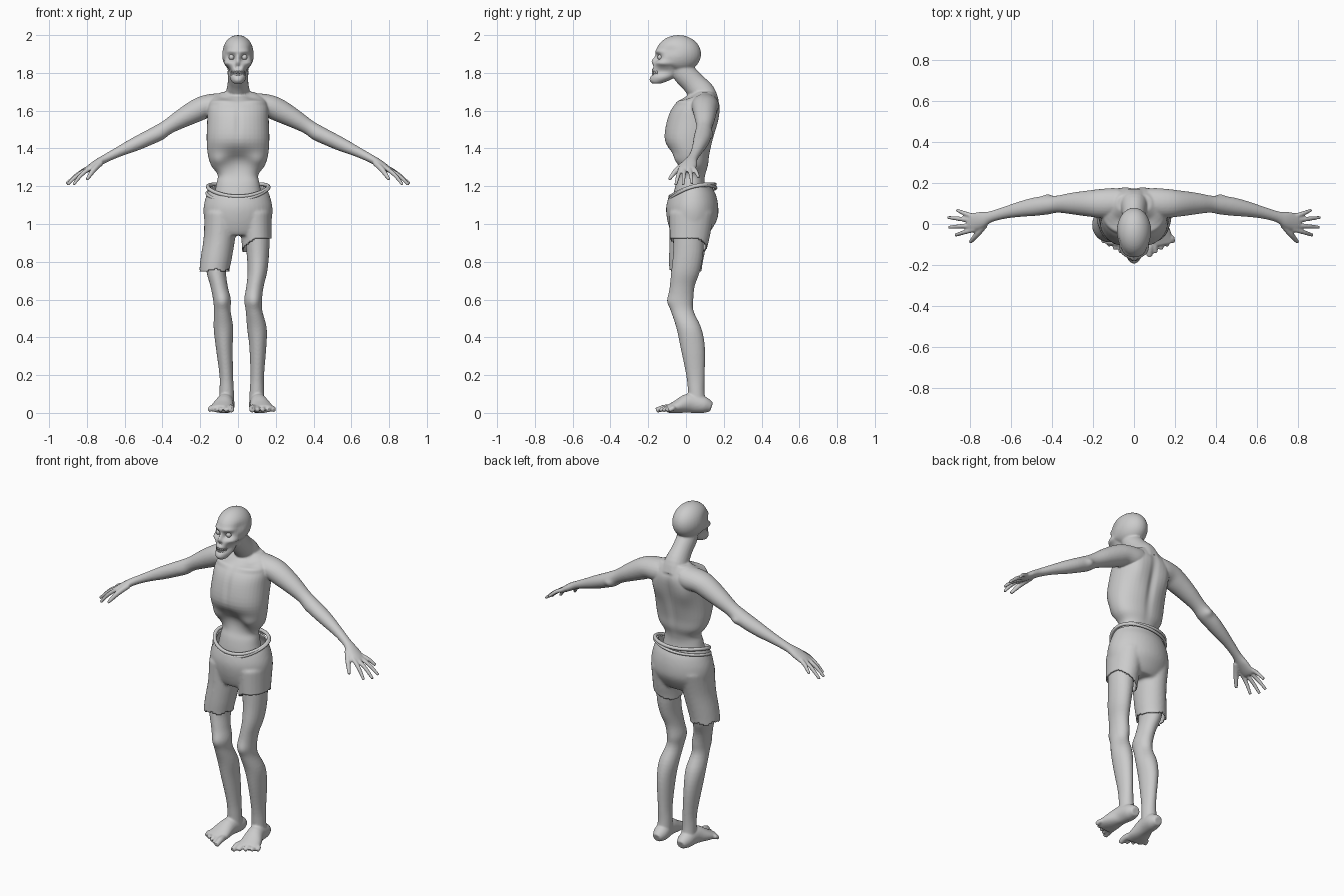
import bpy, bmesh, math
from mathutils import Vector


def spline(pts, sub):
    """Catmull-Rom through rows of (x, y, z, radius_u, radius_v)."""
    p = [Vector(q) for q in pts]
    p = [p[0]] + p + [p[-1]]
    out = []
    for i in range(1, len(p) - 2):
        a, b, c, d = p[i - 1:i + 3]
        for k in range(sub):
            t = k / sub
            out.append(0.5 * (2 * b + (c - a) * t + (2 * a - 5 * b + 4 * c - d) * t * t
                              + (3 * b - a - 3 * c + d) * t ** 3))
    return out + [p[-1]]


def tube(bm, pts, ref=(0, 1, 0), flat=False, seg=24, sub=4, power=1.0):
    """Closed loft; radius_u lies along ref, radius_v across it."""
    rows = spline(pts, sub)
    pos = [Vector(r[:3]) for r in rows]
    rings = []
    for i, r in enumerate(rows):
        t = Vector((0, 0, 1)) if flat else (
            pos[min(i + 1, len(pos) - 1)] - pos[max(i - 1, 0)]).normalized()
        u = Vector(ref)
        u = (u - t * u.dot(t)).normalized()
        v = t.cross(u)
        ring = []
        for k in range(seg):
            a = 2 * math.pi * k / seg
            c, s = math.cos(a), math.sin(a)
            c = math.copysign(abs(c) ** power, c)
            s = math.copysign(abs(s) ** power, s)
            ring.append(bm.verts.new(pos[i] + u * c * r[3] + v * s * r[4]))
        rings.append(ring)
    for a, b in zip(rings, rings[1:]):
        for k in range(seg):
            n = (k + 1) % seg
            bm.faces.new((a[k], a[n], b[n], b[k]))
    bm.faces.new(rings[0][::-1])
    bm.faces.new(rings[-1])


def ball(bm, loc, scale):
    new = bmesh.ops.create_uvsphere(bm, u_segments=32, v_segments=20, radius=1)["verts"]
    for v in new:
        v.co = Vector(loc) + Vector([a * b for a, b in zip(v.co, scale)])


def finish(bm, name):
    bmesh.ops.recalc_face_normals(bm, faces=bm.faces[:])
    me = bpy.data.meshes.new(name)
    bm.to_mesh(me)
    bm.free()
    me.polygons.foreach_set("use_smooth", [True] * len(me.polygons))
    ob = bpy.data.objects.new(name, me)
    bpy.context.collection.objects.link(ob)
    return ob


def fuse(ob, voxel, smooth):
    """Weld overlapping volumes into one skin; returns it as an editable bmesh."""
    m = ob.modifiers.new("weld", "REMESH")
    m.mode, m.voxel_size = "VOXEL", voxel
    m = ob.modifiers.new("soften", "SMOOTH")
    m.factor, m.iterations = 0.5, smooth
    me = bpy.data.meshes.new_from_object(
        ob.evaluated_get(bpy.context.evaluated_depsgraph_get()))
    bm = bmesh.new()
    bm.from_mesh(me)
    bm.normal_update()
    bpy.data.objects.remove(ob)
    return bm


# Body: torso, neck, head
bm = bmesh.new()
tube(bm, [(0, .02, 1.0, .09, .13), (0, .02, 1.12, .09, .13), (0, .02, 1.21, .078, .115),
          (0, .027, 1.26, .076, .108), (0, .03, 1.31, .088, .142), (0, .02, 1.37, .106, .16),
          (0, .015, 1.45, .13, .166), (0, .035, 1.55, .136, .163), (0, .055, 1.62, .125, .16),
          (0, .075, 1.665, .092, .14), (0, .1, 1.7, .05, .085)], flat=True, seg=40, power=.9)
tube(bm, [(0, .1, 1.64, .08, .085), (0, .085, 1.69, .073, .066), (0, .04, 1.745, .062, .055),
          (0, -.01, 1.8, .062, .055), (0, -.03, 1.85, .06, .055)])
ball(bm, (0, -.04, 1.9), (.085, .12, .1))
tube(bm, [(0, -.155, 1.745, .025, .025), (0, -.125, 1.775, .062, .046), (0, -.1, 1.83, .08, .06),
          (0, -.08, 1.88, .086, .076), (0, -.06, 1.93, .09, .078)], flat=True)

# Arms and hands
FINGERS = [(.035, .865, .068, 1.245), (.018, .908, .032, 1.213),
           (-.006, .905, -.016, 1.207), (-.026, .872, -.055, 1.207)]
for s in (-1, 1):
    tube(bm, [(s * x, *r) for x, *r in [
        (.07, .1, 1.635, .07, .06), (.16, .1, 1.625, .07, .06), (.22, .1, 1.6, .064, .06),
        (.3, .1, 1.557, .053, .05), (.37, .097, 1.515, .042, .04), (.42, .092, 1.483, .044, .042),
        (.48, .085, 1.453, .045, .04), (.55, .073, 1.42, .038, .036), (.63, .055, 1.383, .029, .027),
        (.7, .035, 1.348, .027, .022), (.745, .02, 1.322, .04, .021),
        (.79, .008, 1.293, .044, .017), (.81, .005, 1.28, .036, .012)]])
    for by, tx, ty, tz in FINGERS:
        tube(bm, [(s * .775, by, 1.302, .012, .012),
                  (s * (.785 + tx) / 2, (by + ty) / 2, (1.3 + tz) / 2 + .008, .0115, .0115),
                  (s * tx, ty, tz, .0085, .0085)], seg=12)
    tube(bm, [(s * .725, 0, 1.325, .016, .016), (s * .765, -.05, 1.285, .015, .015),
              (s * .8, -.09, 1.235, .009, .009)], ref=(1, 0, 0), seg=12)

# Legs and feet (each leg stands a little differently)
LEG = [(.015, 1.0, .08, .07), (.012, .85, .08, .06), (-.002, .75, .076, .052),
       (-.02, .67, .066, .046), (-.027, .6, .066, .047), (-.02, .54, .06, .044),
       (.015, .45, .066, .052), (.035, .35, .065, .045), (.05, .2, .049, .036),
       (.054, .12, .044, .038), (.058, .05, .046, .04)]
CENTRES = {-1: (-.095, -.11, -.115, -.1, -.085, -.083, -.077, -.073, -.062, -.06, -.06),
           1: (.1, .105, .103, .09, .08, .085, .1, .105, .102, .1, .1)}
for s, xs in CENTRES.items():
    tube(bm, [(x, *r) for x, r in zip(xs, LEG)], flat=True)
    ax = xs[-1]
    tube(bm, [(ax, .135, .03, .025, .025), (ax, .095, .042, .043, .044),
              (ax + s * .008, .02, .052, .045, .052), (ax + s * .022, -.05, .032, .06, .034),
              (ax + s * .03, -.1, .02, .062, .02)], ref=(1, 0, 0))
    for i in range(5):
        r = .018 if i == 0 else .0135
        tube(bm, [(ax + s * (-.016 + .023 * i), -.07, .026, r, r),
                  (ax + s * (-.023 + .027 * i), -.115 + .012 * i, .026, r, r),
                  (ax + s * (-.025 + .029 * i), -.158 + .017 * i, .013, r * .8, r * .8)],
             ref=(1, 0, 0), seg=12)
bm = fuse(finish(bm, "body_blank"), .0052, 6)

# Sculpted bumps and hollows, mirrored: x, y, z, radius_x, radius_z, amount
SCULPT = [(.034, -.15, 1.882, .03, .022, -.022), (.032, -.15, 1.912, .045, .015, .007),
          (.058, -.13, 1.853, .026, .018, .01), (.05, -.13, 1.808, .025, .03, -.014),
          (0, -.17, 1.865, .014, .03, .012), (.007, -.18, 1.835, .012, .014, -.014),
          (0, -.18, 1.797, .04, .013, -.016), (.08, -.1, 1.92, .03, .035, -.008),
          (0, -.18, 1.763, .03, .018, .008), (0, -.06, 1.325, .1, .1, -.03),
          (.105, -.06, 1.335, .05, .045, .012), (0, -.1, 1.53, .02, .12, -.006),
          (.09, -.03, 1.645, .09, .014, .008), (.07, .03, 1.675, .045, .02, -.01),
          (0, .17, 1.45, .03, .25, -.014), (.1, .17, 1.55, .06, .1, .013),
          (.085, -.09, .59, .035, .04, .008), (.42, .13, 1.47, .03, .025, .01)]
for v in bm.verts:
    x, y, z = v.co
    move = 0
    for cx, cy, cz, rx, rz, amt in SCULPT:
        if abs(z - cz) < 2 * rz:
            d = ((abs(x) - cx) / rx) ** 2 + ((y - cy) / .07) ** 2 + ((z - cz) / rz) ** 2
            if d < 4:
                move += amt * math.exp(-1.5 * d)
    v.co += v.normal * move
    v.co.z = max(v.co.z, 0)
finish(bm, "body")

# Eyes
for s, side in ((-1, "right"), (1, "left")):
    bm = bmesh.new()
    ball(bm, (s * .034, -.136, 1.883), (.015, .015, .015))
    finish(bm, side + "_eye")

# Teeth
bm = bmesh.new()
for z in (1.804, 1.79):
    for i in range(-4, 5):
        a = i * .21
        new = bmesh.ops.create_cube(bm, size=1)["verts"]
        for v in new:
            v.co = Vector((v.co.x * .007 + .04 * math.sin(a),
                           v.co.y * .01 - .115 - .06 * math.cos(a), v.co.z * .012 + z))
finish(bm, "teeth")

# Shorts: fused hip and leg volumes, trimmed open at waist and torn hems
bm = bmesh.new()
tube(bm, [(0, .035, 1.26, .095, .14), (0, .035, 1.2, .103, .15), (0, .035, 1.15, .125, .168),
          (0, .033, 1.09, .138, .182), (0, .033, 1.03, .134, .18), (0, .025, .97, .11, .165),
          (0, .02, .94, .09, .14)], flat=True, seg=40)
tube(bm, [(-.09, .03, 1.06, .12, .088), (-.098, .015, .93, .103, .084),
          (-.115, .002, .82, .092, .083), (-.125, -.003, .75, .086, .08),
          (-.125, -.003, .68, .086, .08)], flat=True)
tube(bm, [(.09, .03, 1.06, .12, .088), (.097, .02, .93, .106, .08),
          (.1, .014, .87, .098, .08), (.1, .01, .78, .09, .078)], flat=True)
bm = fuse(finish(bm, "shorts_blank"), .008, 6)


def outside(c):
    hem = (.755 + .006 * math.sin(60 * c.x + 45 * c.y) if c.x < 0
           else .87 + .5 * (c.x - .03) - .27 * c.y)
    return c.z < min(hem, .925) or c.z > 1.165 + .27 * c.y + .8 * c.x ** 2


bmesh.ops.delete(bm, geom=[f for f in bm.faces if outside(f.calc_center_median())],
                 context="FACES")
shorts = finish(bm, "shorts")
cloth = shorts.modifiers.new("cloth", "SOLIDIFY")
cloth.thickness, cloth.offset = .008, -1

# Rolled waistband and a slack fold below it
for name, z0, tilt, grow, rad in (("waistband", 1.168, 0, 0, .01),
                                  ("waist_fold", 1.148, .1, .005, .008)):
    cu = bpy.data.curves.new(name, "CURVE")
    cu.dimensions, cu.bevel_depth, cu.bevel_resolution = "3D", rad, 3
    sp = cu.splines.new("POLY")
    sp.points.add(47)
    sp.use_cyclic_u = sp.use_smooth = True
    for k, pt in enumerate(sp.points):
        a = 2 * math.pi * k / 48
        x, y = (.16 + grow) * math.cos(a), .035 + (.118 + grow) * math.sin(a)
        pt.co = (x, y, z0 + .27 * y + .8 * x * x + tilt * x, 1)
    bpy.context.collection.objects.link(bpy.data.objects.new(name, cu))
